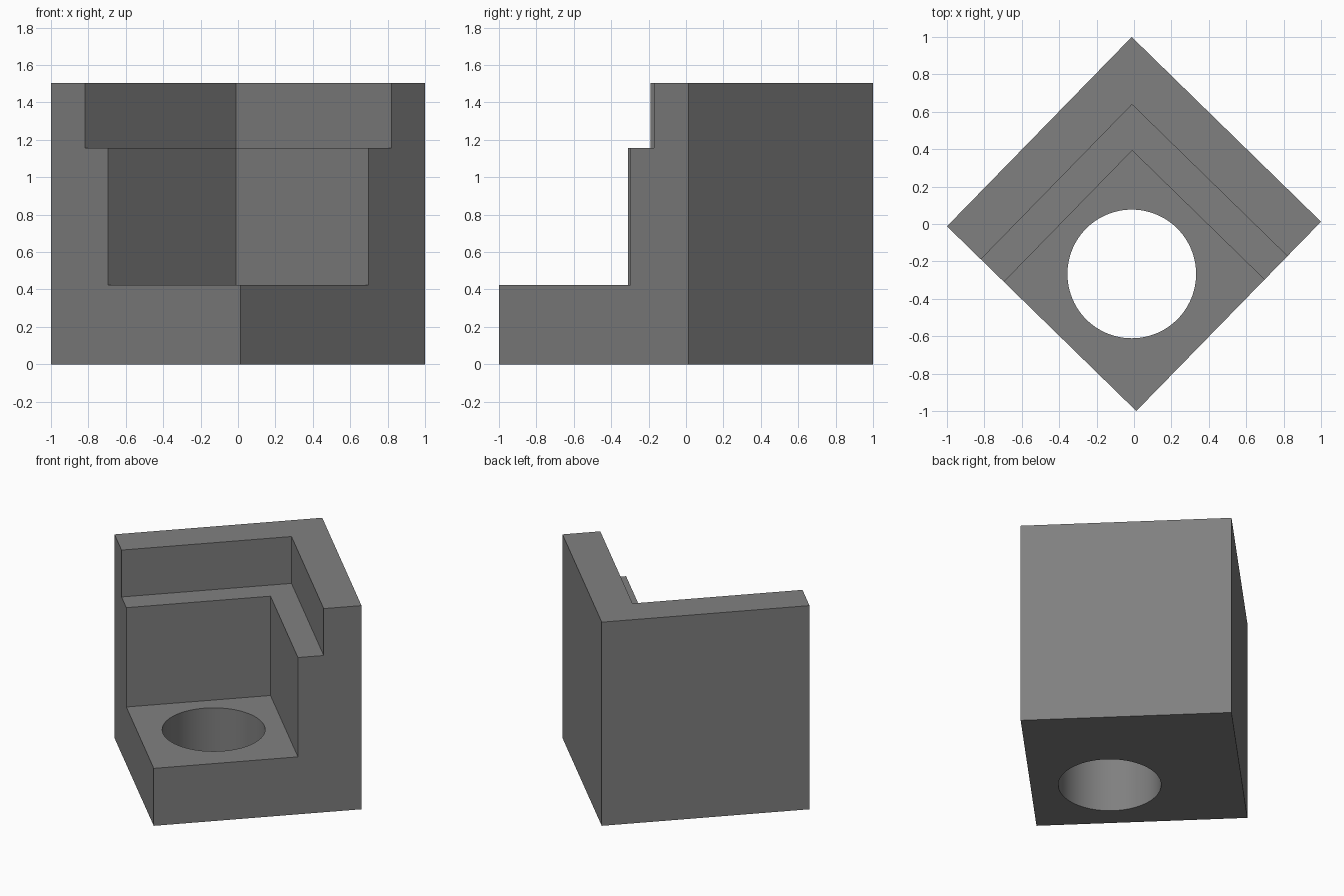
import bpy, math
from mathutils import Matrix, Vector

if "Cube" in bpy.data.objects:
    bpy.data.objects.remove(bpy.data.objects["Cube"])

SIDE = 1.4142
H = SIDE / 2
TOP, LEDGE, FLOOR = 1.503, 1.157, 0.424
TURN = Matrix.Rotation(math.radians(-44.3), 4, 'Z')

grey = bpy.data.materials.new("grey")
grey.diffuse_color = (0.216, 0.216, 0.216, 1)
grey.use_nodes = True
grey.node_tree.nodes["Principled BSDF"].inputs["Base Color"].default_value = grey.diffuse_color


def box(name, lo, hi):
    """Box between two corners, turned to stand on its diagonal."""
    bpy.ops.mesh.primitive_cube_add(size=1)
    ob = bpy.context.object
    ob.name = name
    lo, hi = Vector(lo), Vector(hi)
    ob.data.transform(TURN @ Matrix.Translation((lo + hi) / 2)
                      @ Matrix.Diagonal((*(hi - lo), 1)))
    ob.data.materials.append(grey)
    return ob


# Solid block
block = box("stepped_corner_block", (-H, -H, 0), (H, H, TOP))

# Two nested recesses open to the front corner: (name, left wall, right wall, floor height)
cutters = [
    box(name, (-H + left * SIDE, -2, z), (2, H - right * SIDE, 2))
    for name, left, right, z in (("upper_recess", 0.179, 0.182, LEDGE),
                                 ("lower_recess", 0.301, 0.306, FLOOR))
]

# Round hole through the floor
bpy.ops.mesh.primitive_cylinder_add(vertices=96, radius=0.344, depth=1.4,
                                    location=(-0.012, -0.267, 0.1))
hole = bpy.context.object
hole.name = "floor_hole"
hole.data.materials.append(grey)
cutters.append(hole)

# Cut the block and drop the cutters
bpy.context.view_layer.objects.active = block
for cutter in cutters:
    mod = block.modifiers.new(cutter.name, 'BOOLEAN')
    mod.operation = 'DIFFERENCE'
    mod.solver = 'EXACT'
    mod.object = cutter
    bpy.ops.object.modifier_apply(modifier=mod.name)
    bpy.data.objects.remove(cutter)

bpy.ops.object.select_all(action='DESELECT')
block.select_set(True)
bpy.ops.object.shade_smooth_by_angle(angle=math.radians(30))
